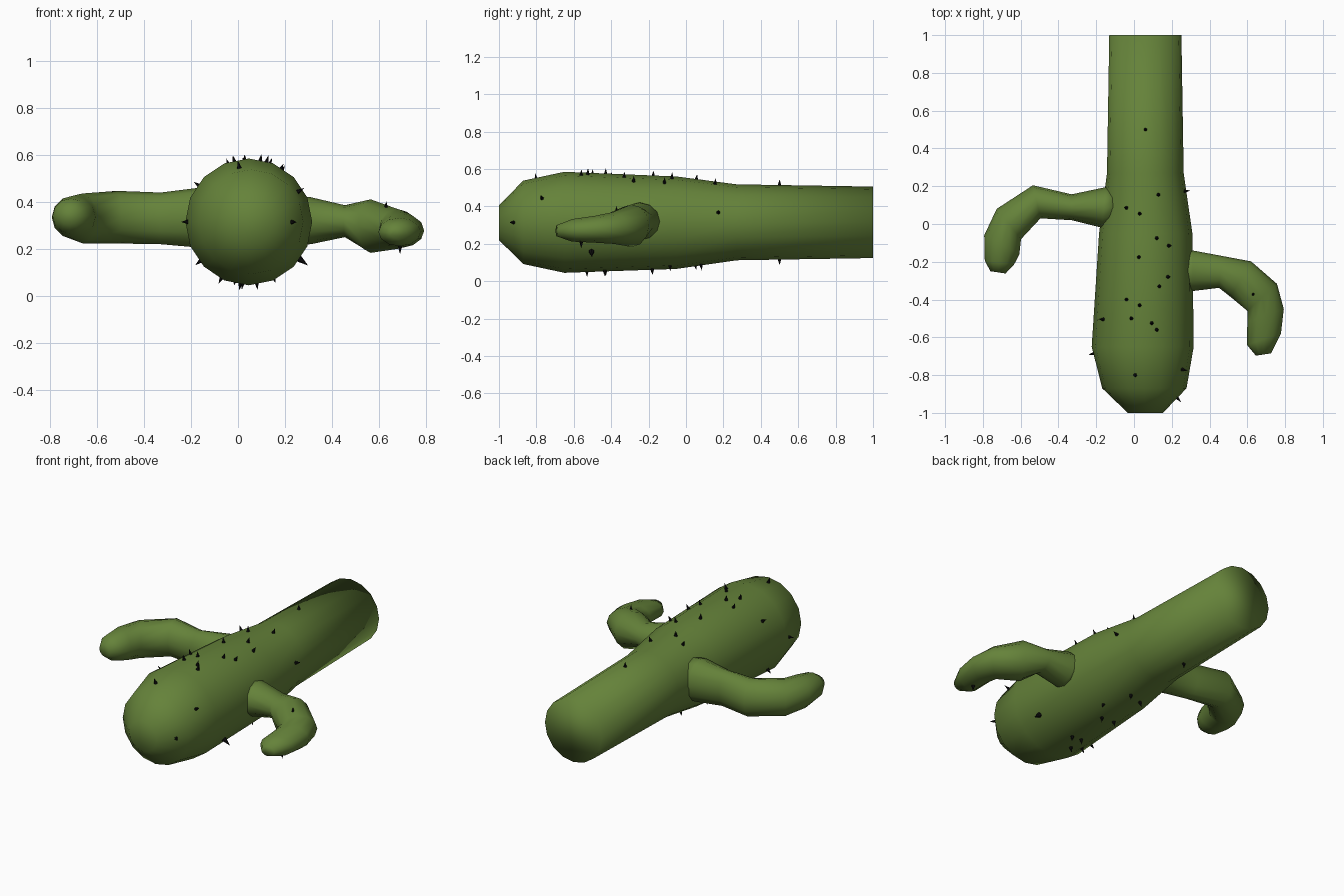
import bpy, bmesh, math
from mathutils import Vector

if "Cube" in bpy.data.objects:
    bpy.data.objects.remove(bpy.data.objects["Cube"])


def material(name, col):
    m = bpy.data.materials.new(name)
    m.diffuse_color = (*col, 1)
    m.use_nodes = True
    m.node_tree.nodes["Principled BSDF"].inputs["Base Color"].default_value = m.diffuse_color
    return m


green = material("cactus green", (0.13, 0.225, 0.042))
black = material("thorn black", (0.004, 0.004, 0.004))


def finish(bm, name, mat, smooth):
    bmesh.ops.recalc_face_normals(bm, faces=bm.faces)
    me = bpy.data.meshes.new(name)
    bm.to_mesh(me)
    bm.free()
    me.materials.append(mat)
    for p in me.polygons:
        p.use_smooth = smooth
    ob = bpy.data.objects.new(name, me)
    bpy.context.collection.objects.link(ob)


def loft(name, rings, sides):
    """Each ring: one edge (x, y), opposite edge (x, y), centre z, vertical radius."""
    bm = bmesh.new()
    loops = []
    for ax, ay, bx, by, z, vr in rings:
        c = Vector(((ax + bx) / 2, (ay + by) / 2, z))
        h = Vector(((ax - bx) / 2, (ay - by) / 2, 0))
        loops.append([bm.verts.new(c + h * math.cos(2 * math.pi * i / sides)
                                   + Vector((0, 0, vr * math.sin(2 * math.pi * i / sides))))
                      for i in range(sides)])
    for a, b in zip(loops, loops[1:]):
        for i in range(sides):
            j = (i + 1) % sides
            bm.faces.new((a[i], a[j], b[j], b[i]))
    bm.faces.new(loops[0])
    bm.faces.new(loops[-1])
    finish(bm, name, green, True)


# Trunk: (y, centre x, centre z, radius)
trunk = [(-1, 0.06, 0.313, 0.093), (-0.87, 0.055, 0.315, 0.223),
         (-0.65, 0.046, 0.315, 0.27), (-0.05, 0.062, 0.313, 0.247),
         (0.27, 0.06, 0.315, 0.203), (1, 0.06, 0.315, 0.191)]
loft("trunk", [(cx + r, y, cx - r, y, cz, r) for y, cx, cz, r in trunk], 16)

# Arms
loft("left_arm", [
    (-0.105, 0.19, -0.105, -0.01, 0.333, 0.125),
    (-0.15, 0.195, -0.17, -0.02, 0.333, 0.128),
    (-0.33, 0.157, -0.33, 0.02, 0.33, 0.11),
    (-0.535, 0.205, -0.495, 0.03, 0.335, 0.112),
    (-0.727, 0.08, -0.598, -0.08, 0.33, 0.106),
    (-0.793, -0.06, -0.607, -0.16, 0.335, 0.092),
    (-0.79, -0.195, -0.635, -0.215, 0.34, 0.075),
    (-0.76, -0.25, -0.68, -0.262, 0.342, 0.038)], 12)
loft("right_arm", [
    (0.27, -0.14, 0.27, -0.355, 0.32, 0.102),
    (0.31, -0.14, 0.31, -0.355, 0.32, 0.1),
    (0.46, -0.168, 0.45, -0.338, 0.318, 0.068),
    (0.62, -0.198, 0.51, -0.385, 0.297, 0.114),
    (0.757, -0.317, 0.6, -0.46, 0.285, 0.085),
    (0.793, -0.45, 0.6, -0.52, 0.278, 0.072),
    (0.778, -0.58, 0.598, -0.64, 0.272, 0.06),
    (0.725, -0.685, 0.645, -0.697, 0.27, 0.03)], 12)


def trunk_at(y):
    """Centre x, centre z, radius and slope of the trunk at y."""
    for a, b in zip(trunk, trunk[1:]):
        if y <= b[0]:
            t = (y - a[0]) / (b[0] - a[0])
            v = [a[k] + (b[k] - a[k]) * t for k in (1, 2, 3)]
            return (*v, (b[3] - a[3]) / (b[0] - a[0]))


def thorn(bm, pos, n, size=1.0):
    mat = n.to_track_quat('Z', 'Y').to_matrix().to_4x4()
    mat.translation = pos + n * 0.01 * size
    bmesh.ops.create_cone(bm, cap_ends=True, segments=6, radius1=0.014 * size, radius2=0,
                          depth=0.046 * size, matrix=mat)


def trunk_thorn(bm, x, y, up, size=1.0):
    cx, cz, r, slope = trunk_at(y)
    s = max(-1, min(1, (x - cx) / r))
    radial = Vector((s, 0, up * math.sqrt(1 - s * s)))
    n = (radial + Vector((0, -slope, 0))).normalized()
    thorn(bm, Vector((cx, y, cz)) + radial * r * 0.985, n, size)


# Thorns on the upper and lower half of the trunk, plus two on the right arm
upper = [(.06, .5), (.13, .155), (-.04, .085), (.03, .055), (.122, -.075), (.185, -.115),
         (.025, -.175), (.18, -.28), (.135, -.33), (-.04, -.4), (.03, -.43),
         (-.015, -.5), (-.165, -.505), (.095, -.525), (.122, -.56), (-.22, -.685),
         (.258, -.77), (.005, -.8), (.235, -.92), (.27, .173)]
lower = [(.06, .5), (.09, .08), (.0, .05), (.15, -.085), (-.01, -.185), (.08, -.18),
         (.02, -.43), (.08, -.435), (-.07, -.53), (.01, -.53), (-.16, -.56)]
bm = bmesh.new()
for x, y in upper:
    trunk_thorn(bm, x, y, 1)
for x, y in lower:
    trunk_thorn(bm, x, y, -1)
trunk_thorn(bm, 0.262, -0.505, -1, 1.5)
thorn(bm, Vector((0.63, -0.37, 0.37)), Vector((0.05, -0.1, 1)).normalized())
thorn(bm, Vector((0.69, -0.56, 0.21)), Vector((0, 0, -1)))
finish(bm, "thorns", black, False)
